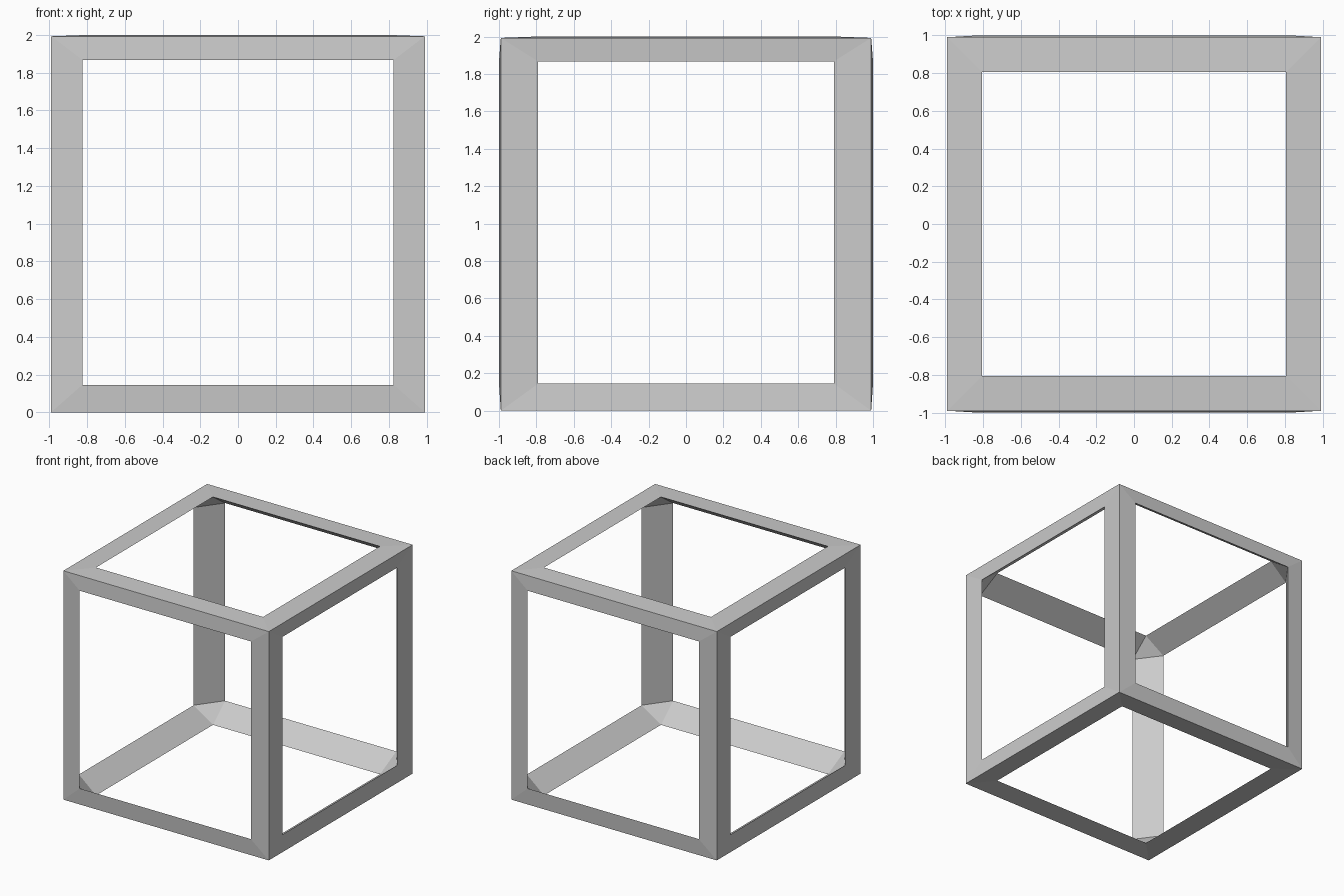
import bpy
import bmesh

if "Cube" in bpy.data.objects:
    bpy.data.objects.remove(bpy.data.objects["Cube"])

# Outer corner half sizes and heights
CX, CY, Z0, Z1 = 0.99, 0.99, 0.0, 1.993

bm = bmesh.new()
corner, front, side, cap = {}, {}, {}, {}

# Each corner has one outer point and one window point on each of its three faces
for x in (-1, 1):
    for y in (-1, 1):
        for z in (0, 1):
            k = (x, y, z)
            corner[k] = bm.verts.new((x * CX, y * CY, Z1 if z else Z0))
            zw = 1.867 if z else 0.145
            front[k] = bm.verts.new((x * 0.825, y * 1.0, zw))
            side[k] = bm.verts.new((x * 0.98, y * 0.79, zw))
            cap[k] = bm.verts.new((x * 0.805, y * 0.805, 2.0 if z else 0.015))
            # small inner triangle closing the corner
            bm.faces.new((front[k], side[k], cap[k]))


def bar(a, b, p, q):
    """Three-sided bar from corner a to b, between two neighbouring windows."""
    bm.faces.new((corner[a], corner[b], p[b], p[a]))
    bm.faces.new((corner[b], corner[a], q[a], q[b]))
    bm.faces.new((p[a], p[b], q[b], q[a]))


# Twelve bars of the cube frame
for i in (-1, 1):
    for j in (-1, 1):
        bar((i, j, 0), (i, j, 1), front, side)
    for z in (0, 1):
        bar((-1, i, z), (1, i, z), front, cap)
        bar((i, -1, z), (i, 1, z), side, cap)

bmesh.ops.recalc_face_normals(bm, faces=bm.faces)
mesh = bpy.data.meshes.new("cube_frame")
bm.to_mesh(mesh)
bm.free()
bpy.context.collection.objects.link(bpy.data.objects.new("cube_frame", mesh))
